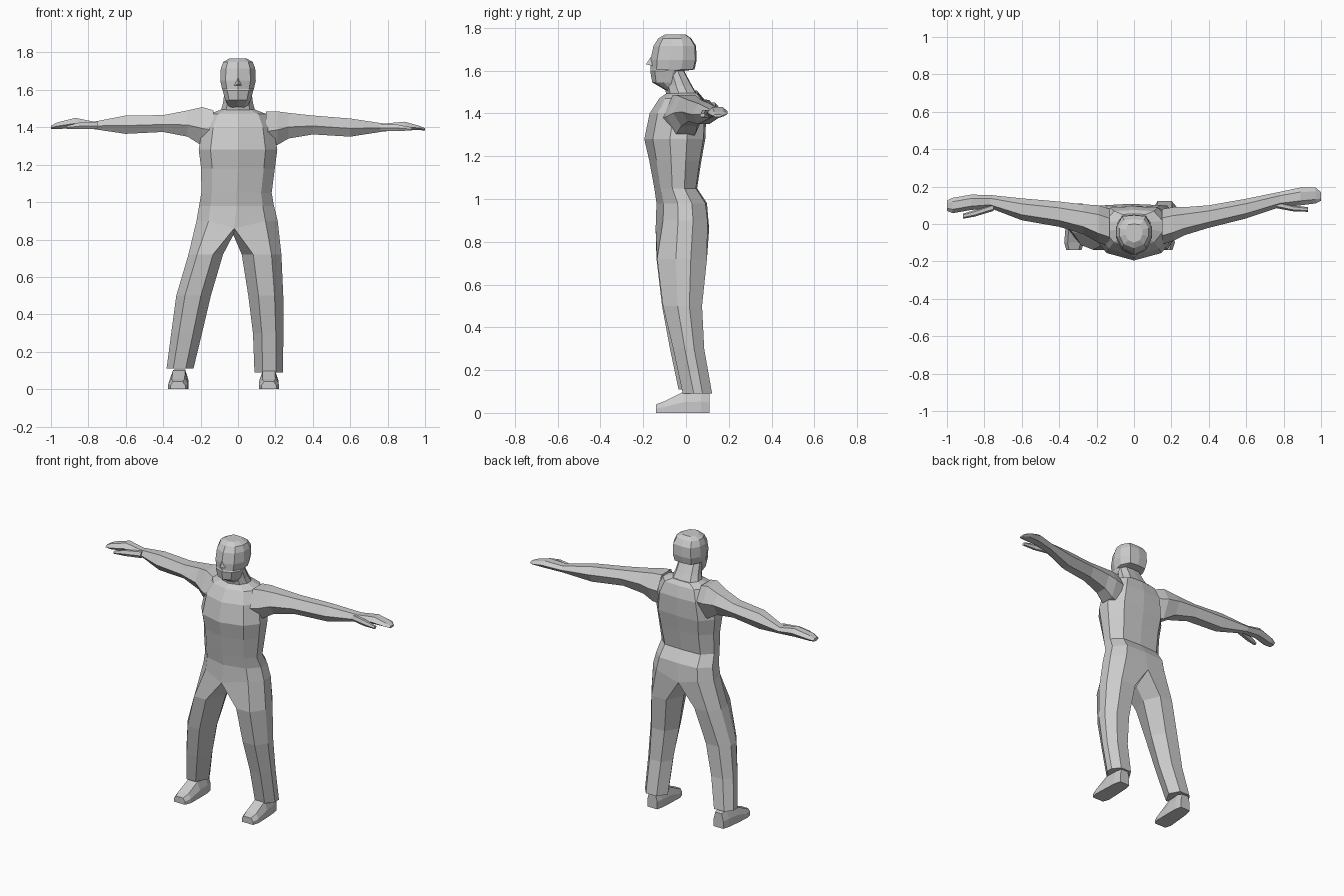
import bpy, bmesh


def finish(bm, name):
    bmesh.ops.recalc_face_normals(bm, faces=bm.faces)
    mesh = bpy.data.meshes.new(name)
    bm.to_mesh(mesh)
    bm.free()
    obj = bpy.data.objects.new(name, mesh)
    bpy.context.collection.objects.link(obj)
    return obj


def bridge(bm, a, b):
    n = len(a)
    for i in range(n):
        j = (i + 1) % n
        bm.faces.new((a[i], a[j], b[j], b[i]))


def loft(bm, rings, cap_start=True, cap_end=True):
    vs = [[bm.verts.new(p) for p in r] for r in rings]
    for a, b in zip(vs, vs[1:]):
        bridge(bm, a, b)
    if cap_start:
        bm.faces.new(vs[0])
    if cap_end:
        bm.faces.new(vs[-1])
    return vs


def body_ring(z, w, yf, yb, cx=0.0):
    # ten-sided section: pointed front, flat sides
    d = yb - yf
    half = [(0, 0), (.7, .14), (1, .42), (1, .7), (.68, .97), (0, 1)]
    pts = half + [(-x, y) for x, y in half[4:0:-1]]
    return [(cx + x * w, yf + y * d, z) for x, y in pts]


# torso, from neck base to hips
bm = bmesh.new()
torso = [(1.495, .09, -.09, .055), (1.47, .155, -.125, .075), (1.40, .19, -.17, .095),
         (1.28, .21, -.195, .09), (1.18, .197, -.172, .072), (1.05, .188, -.148, .052, -.008),
         (.98, .2, -.138, .098, -.008), (.90, .217, -.142, .108, -.005)]
rings = [body_ring(*r) for r in torso]
# hip line dips at front and back centre where the legs divide
rings[-1] = [(x if abs(x) > .05 else -.02, y, z - (.04 if abs(x) < .05 else 0))
             for x, y, z in rings[-1]]
hips = loft(bm, rings, cap_end=False)[-1]
crotch = bm.verts.new((-.025, -.02, .825))

# trouser legs continue from the two halves of the hip ring
leg_section = [(-.42, -1), (.5, -1), (1, -.25), (1, .35), (.5, 1), (-.5, 1), (-1, .1)]
# rows: z, inner x, outer x, front y, back y
legs = {
    1: [(.72, .02, .232, -.135, .098), (.5, .055, .242, -.108, .075), (.3, .08, .243, -.06, .085),
        (.09, .088, .24, -.015, .122)],
    -1: [(.72, .08, .265, -.138, .095), (.5, .145, .33, -.112, .07), (.3, .192, .357, -.075, .075),
         (.11, .238, .382, -.035, .105)],
}
for side, rows in legs.items():
    order = range(6) if side > 0 else (0, 9, 8, 7, 6, 5)
    prev = [hips[i] for i in order] + [crotch]
    for z, xi, xo, yf, yb in rows:
        cur = [bm.verts.new((side * ((xi + xo) / 2 + u * (xo - xi) / 2),
                             (yf + yb) / 2 + v * (yb - yf) / 2, z)) for u, v in leg_section]
        bridge(bm, prev, cur)
        prev = cur
    bm.faces.new(prev)
finish(bm, "torso_and_trousers")

# arms with mitten hands; rows: x, front y, back y, bottom z, top z
arm_section = [(-1, -.1), (-.5, 1), (.5, 1), (1, .1), (.5, -1), (-.5, -1)]
arms = {
    "right": (1, [(.15, -.11, .08, 1.29, 1.485), (.21, -.09, .09, 1.305, 1.485),
                  (.27, -.06, .09, 1.34, 1.477), (.4, -.02, .1, 1.362, 1.463),
                  (.6, .03, .135, 1.35, 1.447), (.78, .09, .172, 1.378, 1.42),
                  (.89, .1, .195, 1.385, 1.43), (.97, .11, .195, 1.385, 1.408),
                  (1.0, .125, .17, 1.383, 1.395)],
              [(.76, .085, .125, 1.38, 1.415), (.85, .068, .1, 1.38, 1.415),
               (.93, .065, .09, 1.383, 1.40)]),
    "left": (-1, [(.13, -.12, .08, 1.30, 1.49), (.19, -.1, .1, 1.30, 1.508),
                  (.27, -.055, .105, 1.35, 1.49), (.4, -.015, .12, 1.375, 1.465),
                  (.6, .02, .137, 1.365, 1.463), (.77, .085, .155, 1.39, 1.43),
                  (.87, .075, .157, 1.397, 1.45), (.97, .058, .14, 1.39, 1.425),
                  (1.0, .07, .125, 1.39, 1.408)],
             [(.75, .07, .11, 1.39, 1.43), (.85, .04, .075, 1.39, 1.425),
              (.915, .028, .055, 1.392, 1.408)]),
}


def limb_rings(side, rows):
    return [[(side * x, (yf + yb) / 2 + u * (yb - yf) / 2, (zb + zt) / 2 + v * (zt - zb) / 2)
             for u, v in arm_section] for x, yf, yb, zb, zt in rows]


for label, (side, arm, thumb) in arms.items():
    bm = bmesh.new()
    loft(bm, limb_rings(side, arm), cap_start=False)
    finish(bm, label + "_arm")
    bm = bmesh.new()
    loft(bm, limb_rings(side, thumb))
    finish(bm, label + "_thumb")

# shoes; rows: y, half width, top z
shoe = [(-.14, .04, .04), (-.1, .053, .055), (-.01, .05, .1), (.07, .045, .105), (.11, .035, .095)]
for label, cx, skew in (("right", .165, 0), ("left", -.315, -.05)):
    bm = bmesh.new()
    rings = []
    for y, w, h in shoe:
        c = cx - skew * y
        rings.append([(c - w, y, 0), (c + w, y, 0), (c + w, y, h * .5),
                      (c + w * .65, y, h), (c - w * .65, y, h), (c - w, y, h * .5)])
    loft(bm, rings)
    finish(bm, label + "_shoe")

# neck
bm = bmesh.new()
loft(bm, [body_ring(1.475, .095, -.09, .06), body_ring(1.53, .08, -.1, .028),
          body_ring(1.61, .07, -.11, -.015)], False, False)
finish(bm, "neck")

# head: jaw, face, skull
bm = bmesh.new()
head = [(1.502, .045, -.085, -.04), (1.545, .068, -.158, -.03), (1.598, .082, -.167, -.015),
        (1.605, .085, -.166, .04), (1.65, .095, -.166, .05), (1.715, .092, -.152, .047),
        (1.75, .078, -.13, .025), (1.768, .045, -.1, .0)]
loft(bm, [body_ring(*r) for r in head])
finish(bm, "head")

# nose
bm = bmesh.new()
base = [bm.verts.new(p) for p in [(-.022, -.155, 1.622), (.022, -.155, 1.622), (0, -.16, 1.67)]]
tip = bm.verts.new((0, -.187, 1.63))
bm.faces.new(base)
for i in range(3):
    bm.faces.new((base[i], base[(i + 1) % 3], tip))
finish(bm, "nose")
